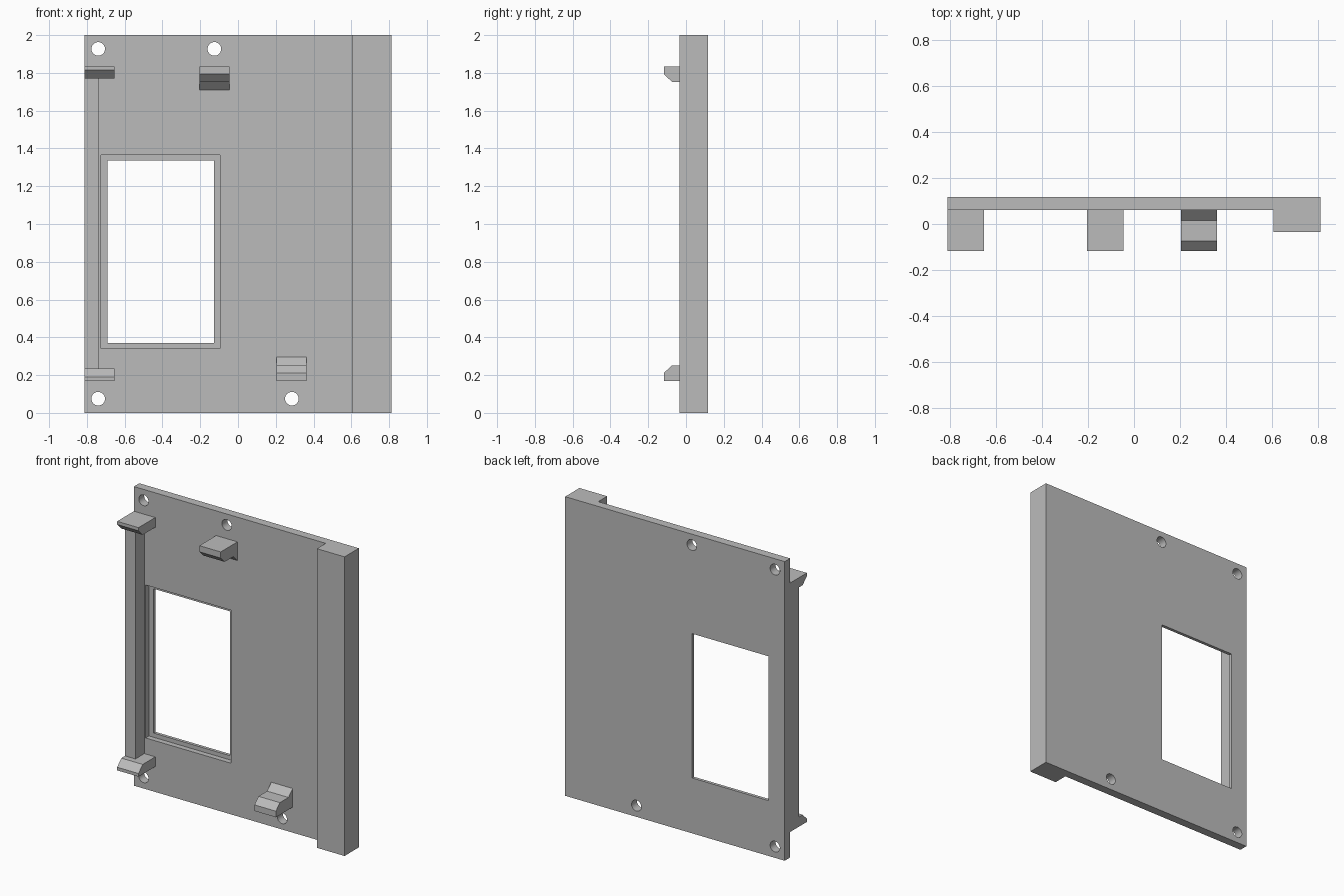
import bpy
import bmesh
import math
from mathutils import Vector

if "Cube" in bpy.data.objects:
    bpy.data.objects.remove(bpy.data.objects["Cube"], do_unlink=True)

grey = bpy.data.materials.new("plain grey")
grey.use_nodes = True
colour = (0.5, 0.5, 0.5, 1)
grey.diffuse_color = colour
grey.node_tree.nodes["Principled BSDF"].inputs["Base Color"].default_value = colour

BACK, FACE, RAIL, TIP = 0.117, 0.06, -0.034, -0.117   # depths along y
EDGE, HEIGHT = 0.812, 2.0


def prism(name, points, sweep):
    """Extrude a flat polygon along a vector."""
    bm = bmesh.new()
    face = bm.faces.new([bm.verts.new(p) for p in points])
    moved = bmesh.ops.extrude_face_region(bm, geom=[face])["geom"]
    verts = [v for v in moved if isinstance(v, bmesh.types.BMVert)]
    bmesh.ops.translate(bm, verts=verts, vec=Vector(sweep))
    bmesh.ops.recalc_face_normals(bm, faces=bm.faces)
    mesh = bpy.data.meshes.new(name)
    bm.to_mesh(mesh)
    bm.free()
    mesh.materials.append(grey)
    obj = bpy.data.objects.new(name, mesh)
    bpy.context.collection.objects.link(obj)
    return obj


def box(name, x0, x1, y0, y1, z0, z1):
    base = [(x0, y0, z0), (x1, y0, z0), (x1, y1, z0), (x0, y1, z0)]
    return prism(name, base, (0, 0, z1 - z0))


def cut(target, cutter):
    mod = target.modifiers.new("cut", "BOOLEAN")
    mod.operation = "DIFFERENCE"
    mod.solver = "EXACT"
    mod.object = cutter
    bpy.context.view_layer.objects.active = target
    bpy.ops.object.modifier_apply(modifier=mod.name)
    bpy.data.objects.remove(cutter, do_unlink=True)


# Back plate with the thick bar along one side
outline = [(-EDGE, BACK), (-EDGE, FACE), (0.607, FACE),
           (0.607, RAIL), (EDGE, RAIL), (EDGE, BACK)]
plate = prism("back_plate", [(x, y, 0) for x, y in outline], (0, 0, HEIGHT))

# Window opening with a stepped recess in the front
cut(plate, box("recess_cutter", -0.725, -0.095, -0.1, 0.096, 0.342, 1.365))
cut(plate, box("window_cutter", -0.692, -0.127, -0.2, 0.2, 0.37, 1.335))

# Screw holes
for x, z in [(-0.74, 1.927), (-0.125, 1.927), (-0.74, 0.075), (0.285, 0.075)]:
    circle = [(x + 0.036 * math.cos(i * math.tau / 32), -0.2,
               z + 0.036 * math.sin(i * math.tau / 32)) for i in range(32)]
    cut(plate, prism("hole_cutter", circle, (0, 0.4, 0)))

bpy.ops.object.select_all(action="DESELECT")
plate.select_set(True)
bpy.context.view_layer.objects.active = plate
bpy.ops.object.shade_smooth_by_angle(angle=math.radians(30))

# Standing rail between the two edge clips
box("edge_rail", -EDGE, -0.735, RAIL, FACE, 0.235, 1.77)

# Clip profiles as (depth, height from the outer face)
edge_clip = [(FACE, 0), (TIP, 0), (TIP, 0.021), (-0.073, 0.065), (FACE, 0.065)]
hook_clip = [(FACE, 0), (TIP, 0), (TIP, 0.041), (-0.075, 0.082),
             (0.016, 0.082), (FACE, 0.125)]


def clip(name, profile, x, z, direction):
    points = [(x, y, z + direction * h) for y, h in profile]
    prism(name, points, (0.158, 0, 0))


LOW, HIGH = 0.17, 1.835
clip("lower_edge_clip", edge_clip, -EDGE, LOW, 1)
clip("upper_edge_clip", edge_clip, -EDGE, HIGH, -1)
clip("lower_hook", hook_clip, 0.204, LOW, 1)
clip("upper_hook", hook_clip, -0.204, HIGH, -1)
